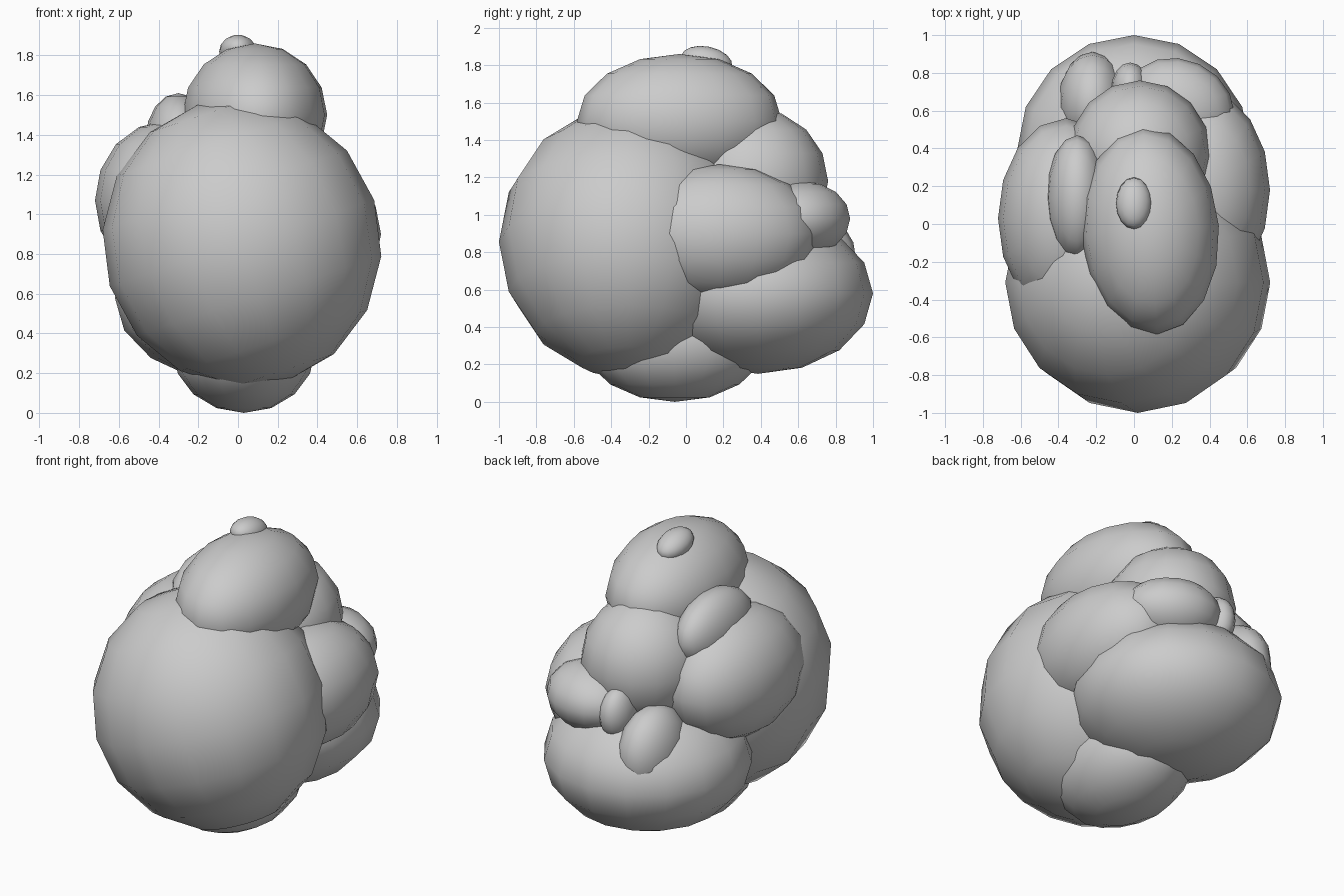
import bpy
from math import radians


def lump(name, centre, radii, rot=(0, 0, 0)):
    """Low-sided smooth ellipsoid."""
    bpy.ops.mesh.primitive_uv_sphere_add(segments=16, ring_count=8, radius=1, location=centre,
                                         rotation=[radians(a) for a in rot])
    ob = bpy.context.object
    ob.name = name
    ob.scale = radii
    bpy.ops.object.shade_smooth()
    return ob


# Main front mass and the base it rests on
lump("front_mass", (0.02, -0.31, 0.855), (0.70, 0.69, 0.73), (0, -18, 0))
lump("base_lump", (0.03, -0.06, 0.32), (0.36, 0.49, 0.32))

# Crown and its small cap
lump("crown_lump", (0.085, -0.035, 1.50), (0.365, 0.55, 0.36), (0, 0, 4))
lump("crown_cap", (0.0, 0.11, 1.82), (0.095, 0.14, 0.08), (-12, 0, 0))

# Side masses
lump("right_side_lump", (0.36, 0.18, 0.90), (0.36, 0.53, 0.37))
lump("left_side_lump", (-0.36, 0.03, 1.07), (0.36, 0.53, 0.40))
lump("left_shoulder_lump", (-0.30, 0.14, 1.38), (0.165, 0.33, 0.23))

# Rear masses
lump("upper_rear_lump", (0.03, 0.36, 1.18), (0.38, 0.40, 0.39))
lump("lower_rear_lump", (0.0, 0.385, 0.58), (0.62, 0.615, 0.43))

# Small rear bumps
lump("rear_right_bump", (0.24, 0.62, 0.98), (0.30, 0.25, 0.20), (0, 0, -25))
lump("rear_middle_bump", (-0.02, 0.715, 0.97), (0.10, 0.14, 0.16))
lump("rear_left_bump", (-0.22, 0.65, 0.765), (0.18, 0.26, 0.27), (20, 0, 0))
